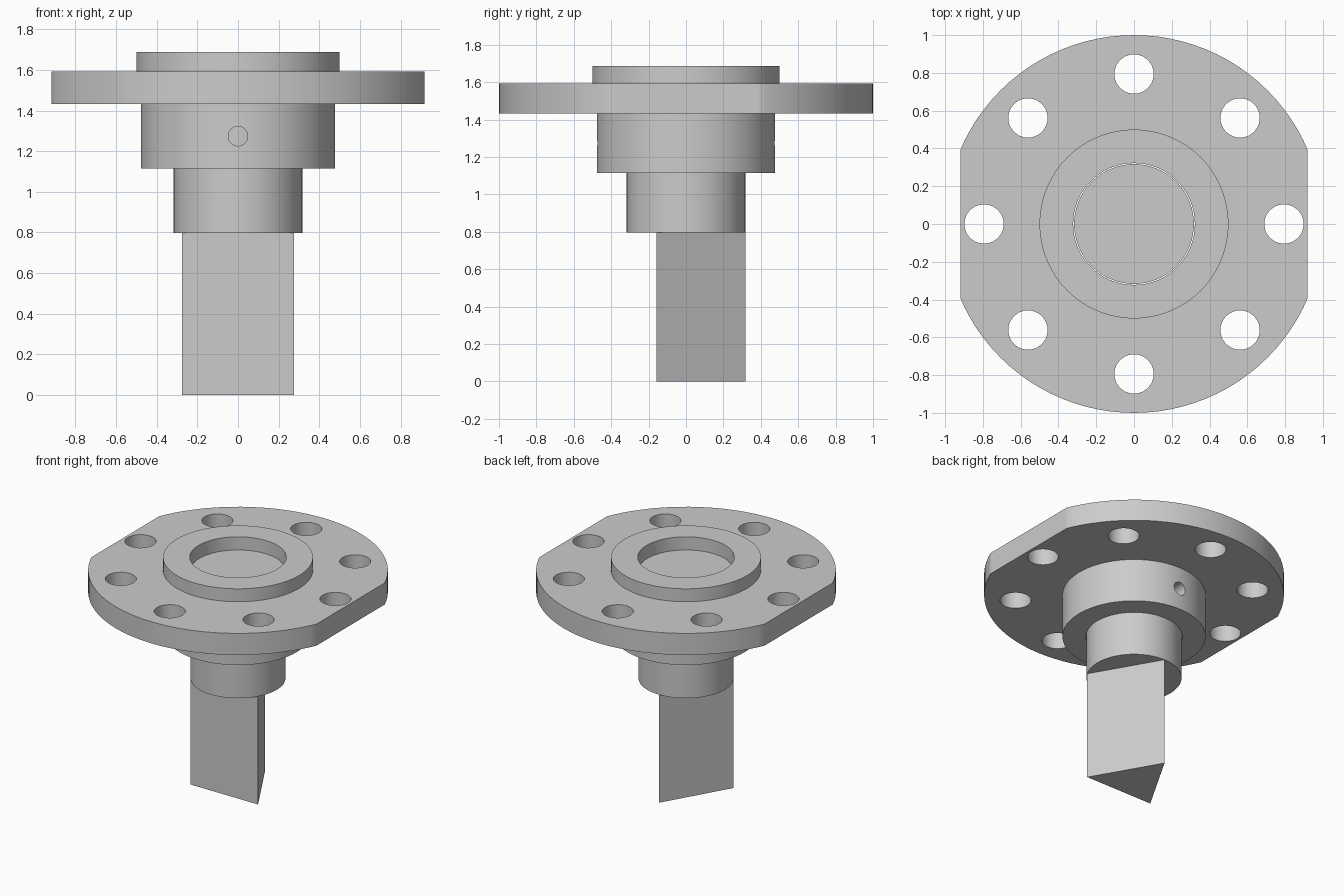
import bpy
import bmesh
import math
from mathutils import Matrix

if "Cube" in bpy.data.objects:
    bpy.data.objects.remove(bpy.data.objects["Cube"], do_unlink=True)

GREY = (0.6, 0.6, 0.6, 1)
metal = bpy.data.materials.new("machined_grey")
metal.use_nodes = True
metal.diffuse_color = GREY
metal.node_tree.nodes["Principled BSDF"].inputs["Base Color"].default_value = GREY

SEGMENTS = 96
SHAFT_R, BORE_R = 0.317, 0.322
SHAFT_STEP, HUB_Z, FLANGE_Z, FLANGE_TOP, BOSS_TOP = 0.796, 1.115, 1.433, 1.592, 1.687


def finish(name, bm):
    """Turn a bmesh into a named, coloured object."""
    bmesh.ops.recalc_face_normals(bm, faces=bm.faces)
    mesh = bpy.data.meshes.new(name)
    bm.to_mesh(mesh)
    bm.free()
    mesh.materials.append(metal)
    obj = bpy.data.objects.new(name, mesh)
    bpy.context.collection.objects.link(obj)
    return obj


def lathe(name, profile):
    """Revolve a closed (radius, z) profile around z."""
    bm = bmesh.new()
    rings = []
    for i in range(SEGMENTS):
        a = math.tau * i / SEGMENTS
        rings.append([bm.verts.new((r * math.cos(a), r * math.sin(a), z)) for r, z in profile])
    for a, b in zip(rings, rings[1:] + rings[:1]):
        for j in range(len(profile)):
            k = (j + 1) % len(profile)
            bm.faces.new((a[j], b[j], b[k], a[k]))
    return finish(name, bm)


def add_cylinder(bm, radius, depth, matrix, segments):
    bmesh.ops.create_cone(bm, cap_ends=True, segments=segments, radius1=radius,
                          radius2=radius, depth=depth, matrix=matrix)


def smooth(obj):
    bpy.ops.object.select_all(action='DESELECT')
    obj.select_set(True)
    bpy.context.view_layer.objects.active = obj
    bpy.ops.object.shade_smooth_by_angle(angle=math.radians(30))


# Flanged collar: hub, flange and raised boss around one bore
collar = lathe("flanged_collar", [
    (BORE_R, HUB_Z), (0.477, HUB_Z), (0.477, FLANGE_Z), (1, FLANGE_Z),
    (1, FLANGE_TOP), (0.5, FLANGE_TOP), (0.5, BOSS_TOP), (BORE_R, BOSS_TOP)])

# Cutters: bolt holes, set screw holes and the two side flats
bm = bmesh.new()
for i in range(8):
    a = math.tau * i / 8
    place = Matrix.Translation((0.794 * math.cos(a), 0.794 * math.sin(a), 1.51))
    add_cylinder(bm, 0.104, 0.5, place, 48)
for side in (-1, 1):
    place = Matrix.Translation((0, side * 0.42, 1.274)) @ Matrix.Rotation(math.pi / 2, 4, 'X')
    add_cylinder(bm, 0.048, 0.3, place, 32)
    size = Matrix.Diagonal((0.4, 3, 0.5, 1))
    bmesh.ops.create_cube(bm, size=1, matrix=Matrix.Translation((side * 1.118, 0, 1.51)) @ size)
cutter = finish("collar_cutter", bm)
cutter.hide_render = True

bpy.context.view_layer.objects.active = collar
cut = collar.modifiers.new("holes_and_flats", 'BOOLEAN')
cut.operation = 'DIFFERENCE'
cut.solver = 'EXACT'
cut.object = cutter
bpy.ops.object.modifier_apply(modifier=cut.name)
bpy.data.objects.remove(cutter, do_unlink=True)
smooth(collar)

# Round shaft seated in the bore, flush with the flange top
bm = bmesh.new()
add_cylinder(bm, SHAFT_R, FLANGE_TOP - SHAFT_STEP,
             Matrix.Translation((0, 0, (FLANGE_TOP + SHAFT_STEP) / 2)), SEGMENTS)
smooth(finish("round_shaft", bm))

# Three-sided drive end, one flat facing the front and one corner to the back
bm = bmesh.new()
corners = [math.radians(90 + 120 * i) for i in range(3)]
base = bm.faces.new([bm.verts.new((SHAFT_R * math.cos(a), SHAFT_R * math.sin(a), 0)) for a in corners])
top = bmesh.ops.extrude_face_region(bm, geom=[base])
bmesh.ops.translate(bm, vec=(0, 0, SHAFT_STEP),
                    verts=[v for v in top["geom"] if isinstance(v, bmesh.types.BMVert)])
finish("triangular_drive_end", bm)
